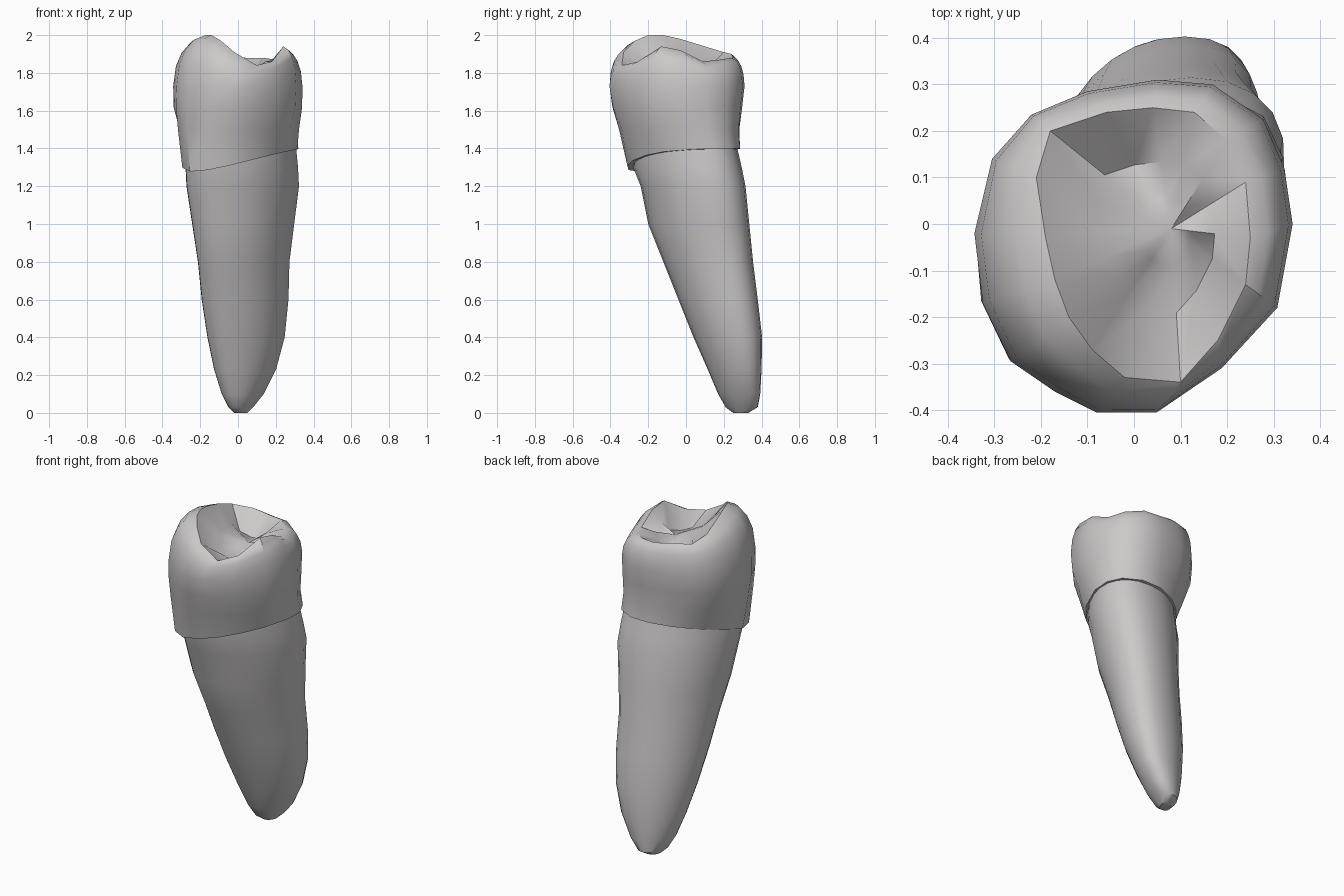
import bpy
import bmesh
import math
from mathutils import Vector

cube = bpy.data.objects.get("Cube")
if cube:
    bpy.data.objects.remove(cube, do_unlink=True)

material = bpy.data.materials.new("warm grey enamel")
material.use_nodes = True
grey = (0.6, 0.58, 0.58, 1.0)
material.diffuse_color = grey
material.node_tree.nodes["Principled BSDF"].inputs["Base Color"].default_value = grey

SKEW = 0.35


def oval_profile(angles):
    """Unit root section: a full oval leaning to the left side at the back."""
    points = []
    for angle in angles:
        c, s = math.cos(angle), math.sin(angle)
        x = math.copysign(abs(c) ** 0.92, c)
        y = math.copysign(abs(s) ** 0.92, s)
        points.append(((x + SKEW * y) / math.hypot(1, SKEW), y))
    return points


def fit(profile, section):
    """Scale a unit profile to a height and its left, right, front, back extents."""
    z, left, right, front, back = section
    return [Vector(((left + right) / 2 + x * (right - left) / 2,
                    (front + back) / 2 + y * (back - front) / 2, z))
            for x, y in profile]


def loft(name, rings, start, end):
    """Skin a stack of rings and close both ends with a fan to a point."""
    bm = bmesh.new()
    loops = [[bm.verts.new(p) for p in ring] for ring in rings]
    count = len(loops[0])
    for low, high in zip(loops, loops[1:]):
        for i in range(count):
            j = (i + 1) % count
            bm.faces.new((low[i], low[j], high[j], high[i]))
    first, last = bm.verts.new(start), bm.verts.new(end)
    for i in range(count):
        j = (i + 1) % count
        bm.faces.new((first, loops[0][j], loops[0][i]))
        bm.faces.new((last, loops[-1][i], loops[-1][j]))
    bmesh.ops.recalc_face_normals(bm, faces=bm.faces)
    mesh = bpy.data.meshes.new(name)
    bm.to_mesh(mesh)
    bm.free()
    mesh.materials.append(material)
    obj = bpy.data.objects.new(name, mesh)
    bpy.context.collection.objects.link(obj)
    bpy.ops.object.select_all(action="DESELECT")
    obj.select_set(True)
    bpy.context.view_layer.objects.active = obj
    bpy.ops.object.shade_smooth_by_angle(angle=math.radians(38))


def neck_offset(p):
    """Rise and fall of the line where the crown meets the root."""
    return 0.11 * p.x + 0.13 * p.y - 0.35 * p.x * p.y


# Root: height, then left, right, front and back extents
root_sections = [
    (0.0, -0.02, 0.05, 0.25, 0.33),
    (0.03, -0.05, 0.08, 0.21, 0.38),
    (0.1, -0.085, 0.135, 0.17, 0.393),
    (0.23, -0.125, 0.2, 0.115, 0.4),
    (0.4, -0.16, 0.245, 0.04, 0.403),
    (0.6, -0.19, 0.265, -0.04, 0.38),
    (0.8, -0.21, 0.27, -0.12, 0.355),
    (1.0, -0.24, 0.295, -0.20, 0.335),
    (1.2, -0.27, 0.32, -0.24, 0.315),
    (1.3, -0.275, 0.315, -0.28, 0.295),
    (1.45, -0.28, 0.3, -0.29, 0.26),
]
root_profile = oval_profile([math.tau * i / 24 for i in range(24)])
loft("root", [fit(root_profile, s) for s in root_sections],
     (0.02, 0.29, 0), (0, 0, 1.45))

# Crown columns, anticlockwise from the left side:
# belly x, y, then chewing rim x, y, height, then basin height halfway in
columns = [
    (0.343, 0.0, 0.25, -0.03, 1.92, 1.86),
    (0.325, 0.12, 0.24, 0.09, 1.86, 1.82),
    (0.28, 0.225, 0.2, 0.18, 1.87, 1.86),
    (0.17, 0.3, 0.13, 0.24, 1.88, 1.84),
    (0.05, 0.31, 0.04, 0.25, 1.88, 1.79),
    (-0.1, 0.285, -0.06, 0.24, 1.9, 1.78),
    (-0.22, 0.235, -0.18, 0.2, 1.91, 1.81),
    (-0.305, 0.14, -0.21, 0.1, 1.94, 1.87),
    (-0.343, -0.02, -0.19, -0.03, 1.98, 1.87),
    (-0.325, -0.17, -0.17, -0.12, 2.0, 1.88),
    (-0.265, -0.295, -0.14, -0.2, 2.0, 1.87),
    (-0.17, -0.36, -0.09, -0.27, 1.97, 1.84),
    (-0.08, -0.405, -0.02, -0.33, 1.91, 1.8),
    (0.05, -0.405, 0.1, -0.34, 1.84, 1.79),
    (0.19, -0.31, 0.18, -0.25, 1.86, 1.78),
    (0.31, -0.18, 0.24, -0.13, 1.94, 1.8),
]
crest = [Vector(c[2:5]) for c in columns]
pit = Vector((0.08, -0.01, 1.82))
belly_profile = [(c[0] / 0.343, (c[1] + 0.0475) / 0.3575) for c in columns]

# Sloping neck, hugging the root with a thin lip; columns line up with the belly
neck_profile = oval_profile([math.atan2(y, x * math.hypot(1, SKEW) - SKEW * y)
                             for x, y in belly_profile])
walls = [fit(neck_profile, (1.36, -0.265, 0.29, -0.265, 0.255)),
         fit(neck_profile, (1.36, -0.29, 0.318, -0.312, 0.291))]
for ring in walls:
    for p in ring:
        p.z += neck_offset(p)

# Crown walls change from the neck shape to the belly shape as they widen
for blend, section in [(0.5, (1.5, -0.324, 0.325, -0.355, 0.285)),
                       (0.9, (1.62, -0.344, 0.34, -0.39, 0.298)),
                       (1.0, (1.73, -0.343, 0.341, -0.405, 0.31))]:
    mixed = [Vector(a).lerp(Vector(b), blend)
             for a, b in zip(neck_profile, belly_profile)]
    walls.append(fit(mixed, section))

# Rounded shoulders curve from the belly in to the crest
shoulders = []
for degrees in (25, 45, 65, 90):
    t = math.radians(degrees)
    ring = []
    for outer, top in zip(walls[-1], crest):
        p = top.lerp(outer, math.cos(t))
        p.z = outer.z + (top.z - outer.z) * math.sin(t)
        ring.append(p)
    shoulders.append(ring)

# Fissured basin inside the crest
basin = []
for reach in (0.55, 0.25):
    ring = []
    for top, column in zip(crest, columns):
        p = pit.lerp(top, reach)
        p.z = pit.z + (column[5] - pit.z) * reach / 0.55
        ring.append(p)
    basin.append(ring)

loft("crown", walls + shoulders + basin, (0, 0, 1.36), pit)
